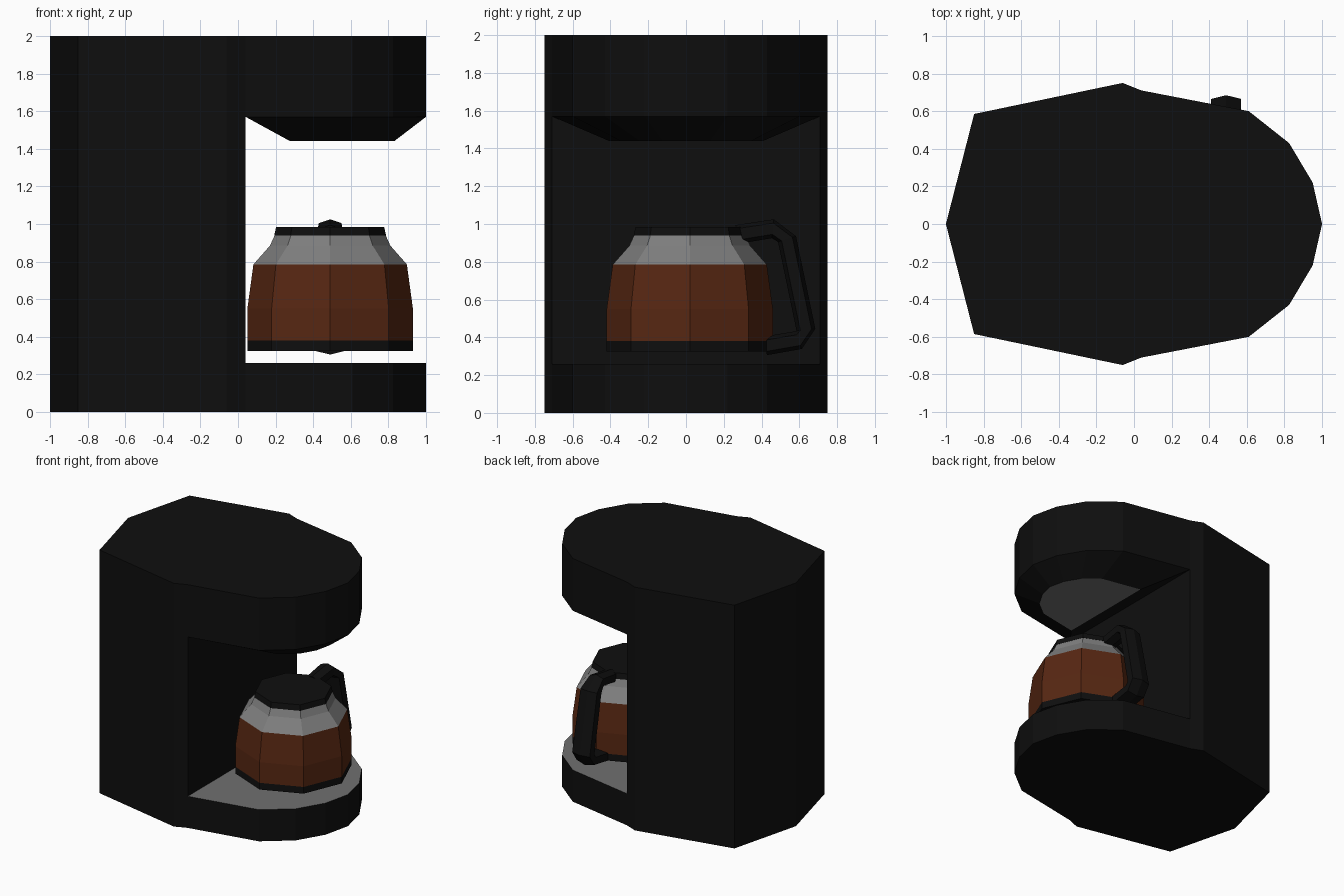
import bpy, bmesh, math

if "Cube" in bpy.data.objects:
    bpy.data.objects.remove(bpy.data.objects["Cube"])


def material(name, rgb):
    m = bpy.data.materials.new(name)
    m.diffuse_color = (*rgb, 1)
    m.use_nodes = True
    m.node_tree.nodes["Principled BSDF"].inputs["Base Color"].default_value = m.diffuse_color
    return m


black = material("black_plastic", (0.0045, 0.0045, 0.0045))
metal = material("grey_metal", (0.16, 0.16, 0.16))
glass = material("grey_glass", (0.21, 0.21, 0.21))
coffee = material("brown_coffee", (0.095, 0.02, 0.006))


def loft(name, rings, mats, rule=None, hidden=None):
    """Skin a list of equal-length rings, capping both ends; colour and drop faces by rule."""
    bm = bmesh.new()
    loops = [[bm.verts.new(p) for p in r] for r in rings]
    for a, b in zip(loops, loops[1:]):
        for i in range(len(a)):
            j = (i + 1) % len(a)
            bm.faces.new((a[i], a[j], b[j], b[i]))
    bm.faces.new(loops[0][::-1])
    bm.faces.new(loops[-1])
    bmesh.ops.recalc_face_normals(bm, faces=bm.faces[:])
    for f in bm.faces:
        if rule:
            f.material_index = rule(f.calc_center_median(), f.normal)
    if hidden:
        drop = [f for f in bm.faces if hidden(f.calc_center_median(), f.normal)]
        bmesh.ops.delete(bm, geom=drop, context='FACES')
    me = bpy.data.meshes.new(name)
    bm.to_mesh(me)
    bm.free()
    for m in mats:
        me.materials.append(m)
    ob = bpy.data.objects.new(name, me)
    bpy.context.collection.objects.link(ob)
    return ob


def mirrored(half):
    """Complete an outline given for y >= 0."""
    return half + [(x, -y) for x, y in reversed(half) if y > 0]


def at(outline, z, s=1.0, cx=0.6):
    return [(cx + (x - cx) * s, y * s, z) for x, y in outline]


WALL, BASE_TOP, HEAD_LOW = 0.04, 0.26, 1.57

# Water tank tower
tower = [(-1, 0), (-0.85, 0.585), (-0.06, 0.75), (WALL, 0.71)]
loft("tower", [at(mirrored(tower), z) for z in (0, BASE_TOP, HEAD_LOW, 2)], [black],
     hidden=lambda c, n: n.x > 0.9 and not BASE_TOP < c.z < HEAD_LOW)

# Rounded outline shared by the base and the brewing head
nose = [(1.0, 0), (0.95, 0.22), (0.825, 0.43), (0.61, 0.6), (WALL, 0.71)]
nose = mirrored(nose)


def against_tower(c, n):
    return n.x < -0.9


# Base with metal warming plate
loft("base", [at(nose, 0), at(nose, BASE_TOP)], [black, metal],
     lambda c, n: int(n.z > 0.9), against_tower)

# Brewing head with tapered metal-bottomed underside
loft("brewing_head", [at(nose, 1.44, 0.575), at(nose, HEAD_LOW), at(nose, 2)],
     [black, metal], lambda c, n: int(n.z < -0.9), against_tower)

# Carafe
CX, CY = 0.49, 0.02


def octagon(r, z):
    return [(CX + r * math.cos(math.pi * i / 4), CY + r * math.sin(math.pi * i / 4), z)
            for i in range(8)]


carafe = [(0.44, 0.325), (0.44, 0.38), (0.44, 0.55), (0.408, 0.785),
          (0.32, 0.885), (0.295, 0.94)]
loft("carafe", [octagon(r, z) for r, z in carafe], [black, coffee, glass],
     lambda c, n: 0 if c.z < 0.38 else 1 if c.z < 0.785 else 2,
     lambda c, n: n.z > 0.99)
loft("carafe_lid", [octagon(0.297, 0.94), octagon(0.287, 0.985)], [black])

# Carafe handle: six-sided bar swept along a bent path (y, z, half width)
path = [(0.27, 0.945, 0.055), (0.46, 0.975, 0.06), (0.535, 0.92, 0.075),
        (0.635, 0.44, 0.08), (0.595, 0.385, 0.08), (0.42, 0.355, 0.08)]
rings = []
for i, (y, z, w) in enumerate(path):
    a, b = path[max(i - 1, 0)], path[min(i + 1, len(path) - 1)]
    ty, tz = b[0] - a[0], b[1] - a[1]
    d = math.hypot(ty, tz)
    ny, nz = -tz / d, ty / d
    section = [(w, 0.03), (0, 0.05), (-w, 0.03), (-w, -0.03), (0, -0.05), (w, -0.03)]
    rings.append([(CX + u, y + ny * v, z + nz * v) for u, v in section])
loft("carafe_handle", rings, [black])
